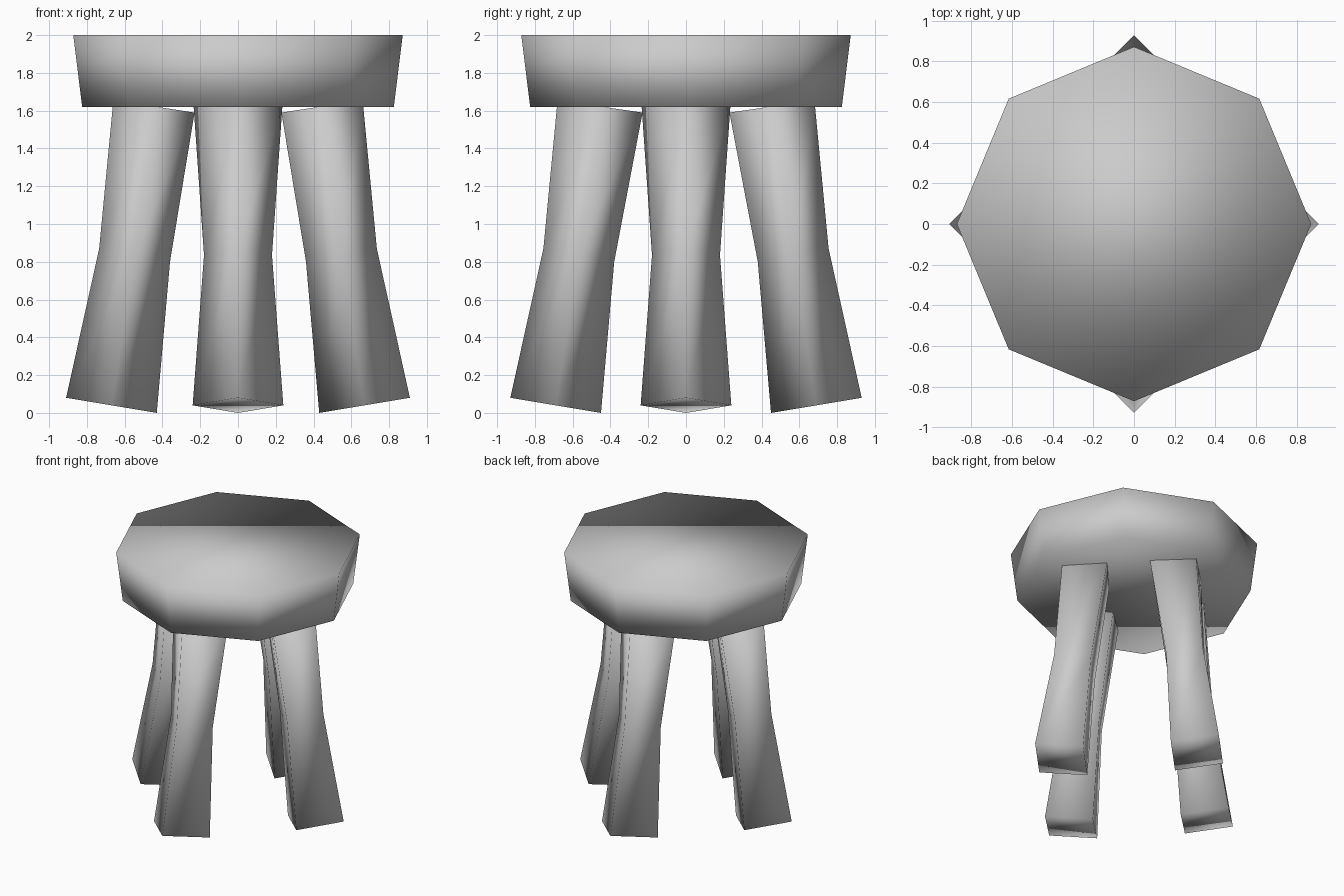
import bpy, bmesh, math

if "Cube" in bpy.data.objects:
    bpy.data.objects.remove(bpy.data.objects["Cube"])


def loft(name, rings):
    """Bridge rings of points with quads and cap both ends."""
    bm = bmesh.new()
    loops = [[bm.verts.new(p) for p in ring] for ring in rings]
    n = len(loops[0])
    for a, b in zip(loops, loops[1:]):
        for i in range(n):
            j = (i + 1) % n
            bm.faces.new((a[i], a[j], b[j], b[i]))
    bm.faces.new(loops[0][::-1])
    bm.faces.new(loops[-1])
    bmesh.ops.recalc_face_normals(bm, faces=bm.faces)
    for f in bm.faces:
        f.smooth = True
    mesh = bpy.data.meshes.new(name)
    bm.to_mesh(mesh)
    bm.free()
    obj = bpy.data.objects.new(name, mesh)
    bpy.context.collection.objects.link(obj)
    return obj


def octagon(radius, z):
    return [(radius * math.cos(i * math.pi / 4), radius * math.sin(i * math.pi / 4), z)
            for i in range(8)]


def diamond(r_in, z_in, r_out, z_out, half):
    """Tilted diamond section: inner, side, outer, side corners."""
    r, z = (r_in + r_out) / 2, (z_in + z_out) / 2
    return [(r_in, 0, z_in), (r, -half, z), (r_out, 0, z_out), (r, half, z)]


# Seat: tapered octagonal slab
loft("seat", [octagon(0.825, 1.62), octagon(0.872, 2.0)])

# Legs: splayed, waisted diamond posts on the four axes
for name, angle, shift in (("right_leg", 0, 0), ("back_leg", 90, 0.02),
                           ("left_leg", 180, 0), ("front_leg", 270, 0.02)):
    leg = loft(name, [
        diamond(0.43 + shift, 0.0, 0.91 + shift, 0.08, 0.24),
        diamond(0.36 + shift, 0.80, 0.735 + shift, 0.87, 0.18),
        diamond(0.23, 1.59, 0.66 + shift, 1.655, 0.235),
    ])
    leg.rotation_euler.z = math.radians(angle)
